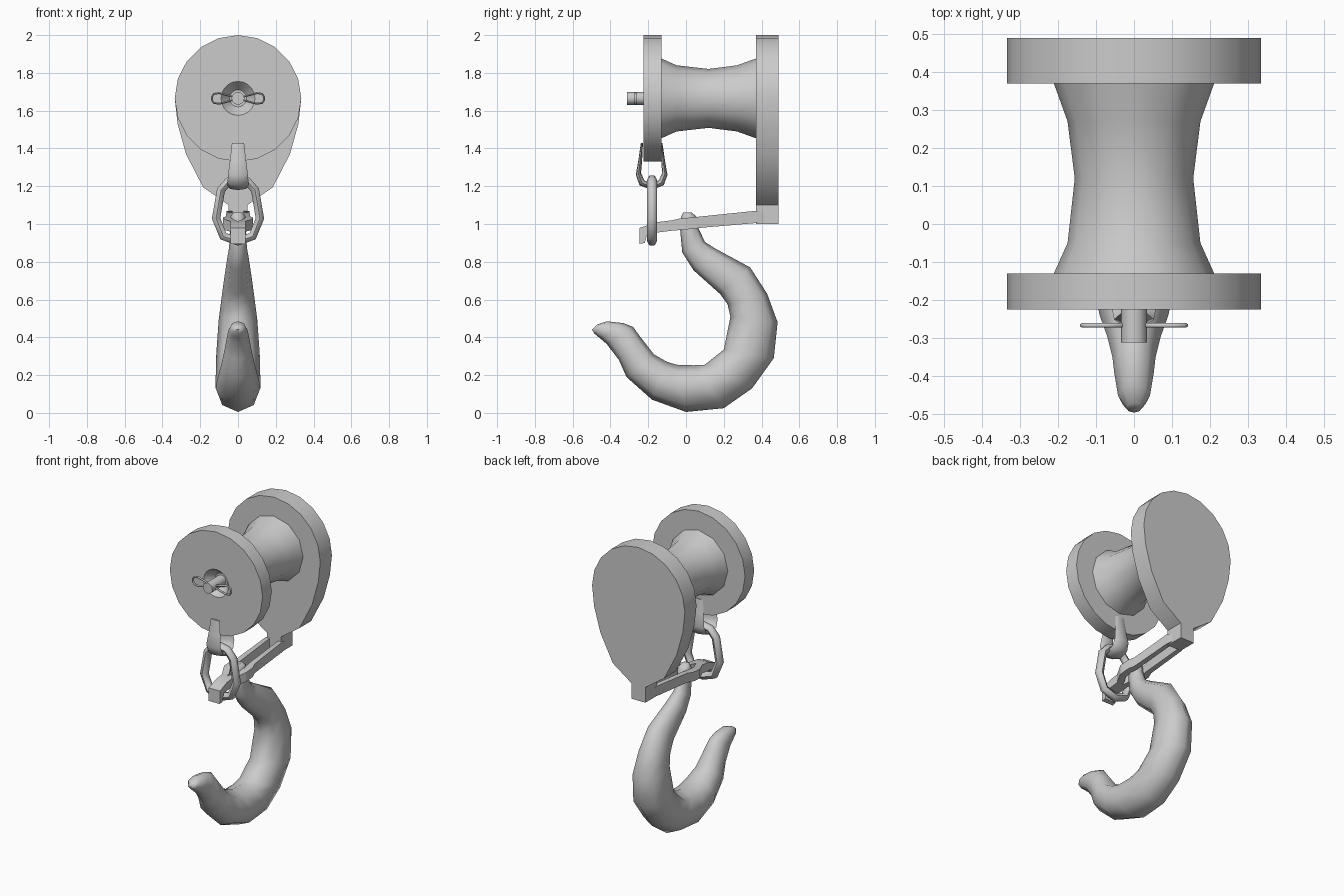
import bpy
import bmesh
from math import cos, sin, pi, radians
from mathutils import Vector

if "Cube" in bpy.data.objects:
    bpy.data.objects.remove(bpy.data.objects["Cube"], do_unlink=True)

grey = bpy.data.materials.new("plain grey metal")
grey.use_nodes = True
grey_colour = (0.6, 0.6, 0.6, 1.0)
grey.diffuse_color = grey_colour
grey.node_tree.nodes["Principled BSDF"].inputs["Base Color"].default_value = grey_colour

AXLE = 1.665   # height of the drum axis
RADIUS = 0.335


def finish(obj, angle=40):
    """Give an object its material and shading."""
    if not obj.data.materials:
        obj.data.materials.append(grey)
    bpy.ops.object.select_all(action="DESELECT")
    obj.select_set(True)
    bpy.context.view_layer.objects.active = obj
    bpy.ops.object.shade_smooth_by_angle(angle=radians(angle))
    return obj


def loft(name, rings, angle=40, mirror=False):
    """Skin equal-sized rings of points and cap both ends."""
    bm = bmesh.new()
    rows = [[bm.verts.new(p) for p in ring] for ring in rings]
    count = len(rows[0])
    for a, b in zip(rows, rows[1:]):
        for i in range(count):
            j = (i + 1) % count
            bm.faces.new((a[i], a[j], b[j], b[i]))
    bm.faces.new(rows[0])
    bm.faces.new(rows[-1])
    bmesh.ops.recalc_face_normals(bm, faces=bm.faces)
    mesh = bpy.data.meshes.new(name)
    bm.to_mesh(mesh)
    bm.free()
    obj = bpy.data.objects.new(name, mesh)
    bpy.context.collection.objects.link(obj)
    if mirror:
        obj.modifiers.new("mirror", "MIRROR")
    return finish(obj, angle)


def lathe(name, profile, sides, angle=40):
    """Turn (y, radius) steps around the drum axis."""
    turns = [2 * pi * i / sides for i in range(sides)]
    return loft(name, [[(r * cos(t), y, AXLE + r * sin(t)) for t in turns]
                       for y, r in profile], angle)


def horn(name, sections, sides=8, angle=60):
    """Elliptical sections given by inner edge, outer edge and half width."""
    rings = []
    for iy, iz, oy, oz, width in sections:
        inner, outer = Vector((0, iy, iz)), Vector((0, oy, oz))
        middle, reach = (inner + outer) / 2, (outer - inner) / 2
        rings.append([middle + reach * cos(t) + Vector((width * sin(t), 0, 0))
                      for t in (2 * pi * i / sides for i in range(sides))])
    return loft(name, rings, angle)


def wire_loop(name, points, y, thickness):
    """Closed round wire lying in an upright plane."""
    curve = bpy.data.curves.new(name, "CURVE")
    curve.dimensions = "3D"
    curve.bevel_depth = thickness
    curve.bevel_resolution = 1
    spline = curve.splines.new("POLY")
    spline.points.add(len(points) - 1)
    for point, (x, z) in zip(spline.points, points):
        point.co = (x, y, z, 1)
    spline.use_cyclic_u = True
    obj = bpy.data.objects.new(name, curve)
    bpy.context.collection.objects.link(obj)
    bpy.ops.object.select_all(action="DESELECT")
    obj.select_set(True)
    bpy.context.view_layer.objects.active = obj
    bpy.ops.object.convert(target="MESH")
    return finish(bpy.context.view_layer.objects.active, 60)


# Drum, front flange with conical recess, and centre pin
lathe("drum", [(-0.14, 0.213), (-0.13, 0.211), (-0.05, 0.175), (0.12, 0.156),
               (0.27, 0.175), (0.37, 0.211), (0.38, 0.213)], 12)
lathe("front_flange", [(-0.13, RADIUS), (-0.225, RADIUS), (-0.225, 0.09), (-0.17, 0.045)], 20)
lathe("centre_pin", [(-0.16, 0.034), (-0.312, 0.034)], 12)

# Back plate: round top running down to a tab
top = [(RADIUS * cos(pi * i / 10), AXLE + RADIUS * sin(pi * i / 10)) for i in range(11)]
side = [(0.32, 1.53), (0.275, 1.37), (0.185, 1.195), (0.05, 1.1), (0.05, 1.0)]
outline = top + [(-x, z) for x, z in side] + side[::-1]
loft("back_plate", [[(x, y, z) for x, z in outline] for y in (0.37, 0.49)], 30)

# Bow clip through the pin
for sign, label in ((1, "left"), (-1, "right")):
    half = [(0.02, 0.006), (0.06, 0.018), (0.1, 0.028), (0.128, 0.024), (0.137, 0.01)]
    path = half + [(x, -z) for x, z in half[::-1]]
    wire_loop("clip_loop_" + label, [(sign * x, AXLE + z) for x, z in path], -0.267, 0.006)

# Strap hugging the bottom of the front flange
strap_half = [(0.046, 1.43, 0.057, 1.43, 0.032), (0.05, 1.34, 0.07, 1.34, 0.042),
              (0.056, 1.27, 0.084, 1.26, 0.052), (0.038, 1.23, 0.064, 1.205, 0.056)]
bottom = [(0, 1.217, 0, 1.18, 0.056)]
strap = strap_half + bottom + [(-a, b, -c, d, w) for a, b, c, d, w in strap_half[::-1]]
horn("flange_strap", [(a - 0.182, b, c - 0.182, d, w) for a, b, c, d, w in strap])

# Chain link hanging in the strap
link = [(0.05, 1.225), (0.09, 1.18), (0.116, 1.03), (0.078, 0.935)]
wire_loop("chain_link", [(0, 1.235)] + link + [(0, 0.908)]
          + [(-x, z) for x, z in link[::-1]], -0.18, 0.026)

# Forked bar: solid bent nose, eye around the hook neck, two arms to the tab
bar = [(0.41, 0.03, 0.05, 1.06, 1.01), (0.37, 0.03, 0.06, 1.07, 1.005),
       (0.08, 0.03, 0.065, 1.04, 0.98), (0.04, 0.035, 0.08, 1.035, 0.975),
       (-0.03, 0.035, 0.08, 1.03, 0.968), (-0.07, 0.012, 0.06, 1.02, 0.965),
       (-0.11, 0, 0.04, 1.015, 0.96), (-0.17, 0, 0.04, 1.008, 0.953),
       (-0.205, 0, 0.04, 0.995, 0.95), (-0.218, 0, 0.04, 0.988, 0.9),
       (-0.245, 0, 0.04, 0.98, 0.895)]
loft("forked_bar", [[(a, y, hi), (b, y, hi), (b, y, lo), (a, y, lo)]
                    for y, a, b, hi, lo in bar], 25, mirror=True)

# Hook, from the neck button round to the upturned tip
horn("hook", [
    (-0.015, 1.06, 0.03, 1.06, 0.025), (-0.025, 1.04, 0.055, 1.04, 0.04),
    (-0.033, 0.99, 0.065, 0.98, 0.042), (-0.02, 0.85, 0.1, 0.905, 0.047),
    (0.04, 0.755, 0.155, 0.87, 0.058), (0.18, 0.63, 0.34, 0.77, 0.075),
    (0.22, 0.575, 0.43, 0.63, 0.088), (0.235, 0.51, 0.485, 0.48, 0.102),
    (0.2, 0.335, 0.465, 0.29, 0.115), (0.1, 0.255, 0.35, 0.13, 0.118),
    (0.04, 0.252, 0.2, 0.025, 0.118), (-0.05, 0.255, 0, 0.005, 0.118),
    (-0.1, 0.27, -0.18, 0.07, 0.112), (-0.17, 0.31, -0.315, 0.19, 0.09),
    (-0.24, 0.4, -0.355, 0.28, 0.07), (-0.28, 0.455, -0.42, 0.365, 0.057),
    (-0.33, 0.475, -0.455, 0.395, 0.052), (-0.42, 0.485, -0.485, 0.42, 0.042),
    (-0.47, 0.468, -0.497, 0.44, 0.02)])
